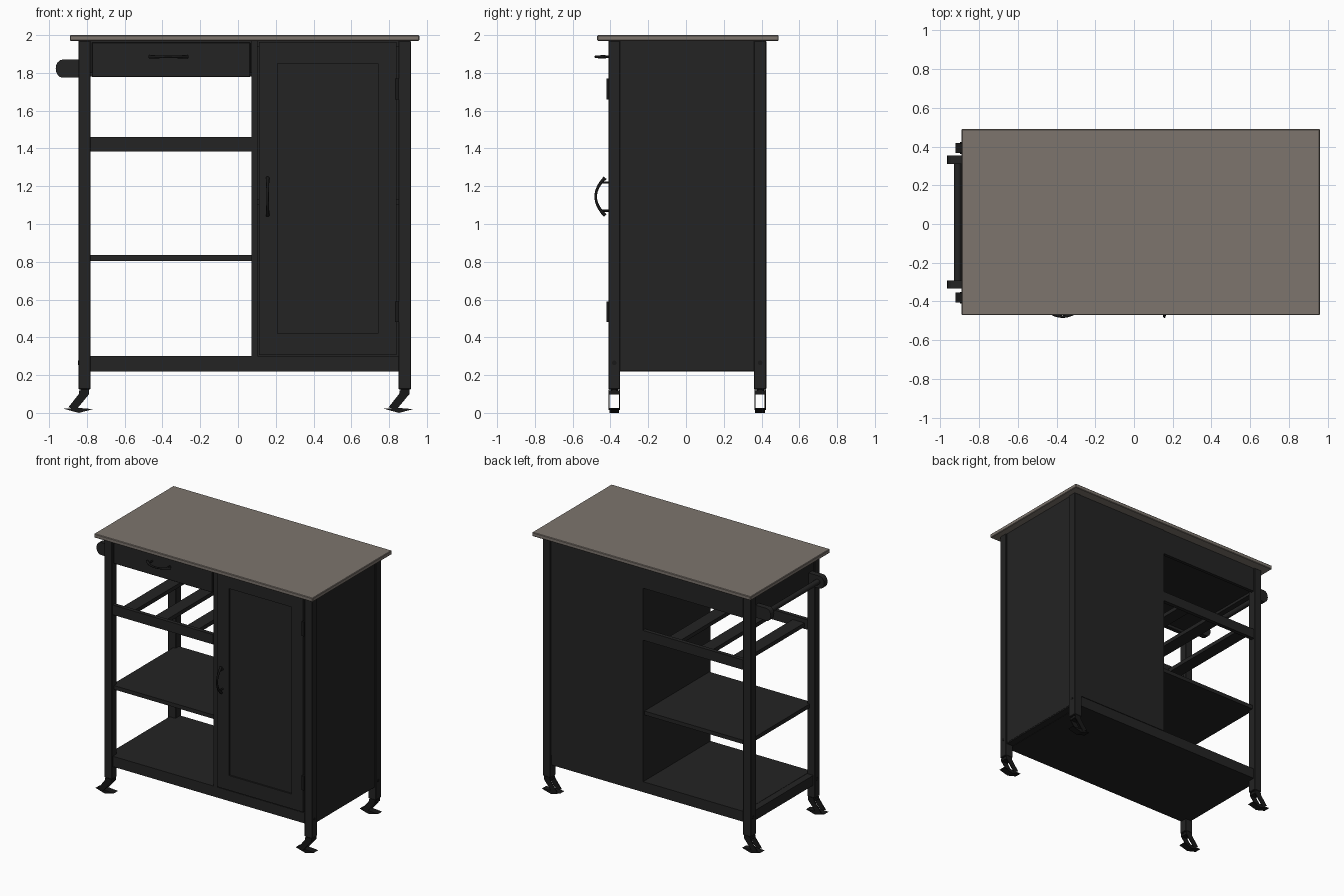
import bpy, bmesh, math
from mathutils import Vector

if "Cube" in bpy.data.objects:
    bpy.data.objects.remove(bpy.data.objects["Cube"])


def material(name, rgb):
    m = bpy.data.materials.new(name)
    m.use_nodes = True
    m.diffuse_color = (*rgb, 1)
    m.node_tree.nodes["Principled BSDF"].inputs["Base Color"].default_value = (*rgb, 1)
    return m


BLACK = material("black paint", (0.017, 0.017, 0.017))
DARK = material("dark metal", (0.009, 0.009, 0.009))
TOP = material("grey brown top", (0.205, 0.178, 0.155))


def finish(name, bm, mat, bevel=0.0):
    bmesh.ops.recalc_face_normals(bm, faces=bm.faces)
    mesh = bpy.data.meshes.new(name)
    bm.to_mesh(mesh)
    bm.free()
    mesh.materials.append(mat)
    ob = bpy.data.objects.new(name, mesh)
    bpy.context.collection.objects.link(ob)
    if bevel:
        mod = ob.modifiers.new("soft edges", "BEVEL")
        mod.width = bevel
        mod.segments = 1
    return ob


def box(name, x, y, z, mat=BLACK, bevel=0.0):
    """Box given by its (low, high) range on each axis."""
    bm = bmesh.new()
    bmesh.ops.create_cube(bm, size=1)
    for v in bm.verts:
        v.co = Vector([(r[0] + r[1]) / 2 + c * (r[1] - r[0]) for r, c in zip((x, y, z), v.co)])
    return finish(name, bm, mat, bevel)


def prism(name, outline, y0, y1, mat):
    """Outline in x and z, extruded along y."""
    bm = bmesh.new()
    face = bm.faces.new([bm.verts.new((x, y0, z)) for x, z in outline])
    ext = bmesh.ops.extrude_face_region(bm, geom=[face])["geom"]
    moved = [g for g in ext if isinstance(g, bmesh.types.BMVert)]
    bmesh.ops.translate(bm, vec=(0, y1 - y0, 0), verts=moved)
    return finish(name, bm, mat)


def rod(name, a, b, radius, mat=DARK, sides=16):
    a, b = Vector(a), Vector(b)
    bm = bmesh.new()
    bmesh.ops.create_cone(bm, cap_ends=True, segments=sides, radius1=radius,
                          radius2=radius, depth=(b - a).length)
    turn = (b - a).to_track_quat("Z", "Y")
    for v in bm.verts:
        v.co = turn @ v.co + (a + b) / 2
    ob = finish(name, bm, mat)
    bpy.ops.object.select_all(action="DESELECT")
    ob.select_set(True)
    bpy.context.view_layer.objects.active = ob
    bpy.ops.object.shade_smooth_by_angle()
    return ob


def handle(name, centre, along):
    """Bow handle with two posts, bulging toward the front."""
    centre, along = Vector(centre), Vector(along)
    curve = bpy.data.curves.new(name, "CURVE")
    curve.dimensions = "3D"
    curve.bevel_depth = 0.009
    curve.bevel_resolution = 2
    curve.use_fill_caps = True
    spline = curve.splines.new("POLY")
    n = 14
    spline.points.add(n)
    for i, p in enumerate(spline.points):
        t = 2 * i / n - 1
        pos = centre + along * (0.1 * t) + Vector((0, -0.478 + 0.05 * t * t, 0))
        p.co = (*pos, 1)
        p.radius = 0.75 + 0.35 * t * t
    curve.materials.append(DARK)
    bpy.context.collection.objects.link(bpy.data.objects.new(name, curve))
    for s in (-1, 1):
        foot = centre + along * (0.075 * s)
        rod(name + "_post", foot + Vector((0, -0.40, 0)), foot + Vector((0, -0.45, 0)), 0.006)


# Table top
box("table_top", (-0.89, 0.96), (-0.47, 0.49), (1.97, 2.0), TOP, 0.004)

# Corner legs, screws and casters
leg_x = {"right": (-0.845, -0.78), "left": (0.85, 0.915)}
leg_y = {"front": (-0.41, -0.35), "back": (0.36, 0.425)}
fork = [(-0.02, 0.125), (0.025, 0.125), (0.025, 0.10), (-0.045, 0.015), (-0.085, 0.03), (-0.03, 0.10)]
tread = [(-0.11, 0.022), (-0.06, 0.008), (-0.03, 0.0), (0.0, 0.008), (0.045, 0.02), (-0.03, 0.026)]
for side, x in leg_x.items():
    for end, y in leg_y.items():
        tag = end + "_" + side
        box(tag + "_leg", x, y, (0.125, 1.97), bevel=0.003)
        cx, cy = sum(x) / 2, sum(y) / 2
        sign = 1 if side == "left" else -1
        outer = x[1] if side == "left" else x[0]
        rod(tag + "_screw", (outer - sign * 0.01, cy, 0.265), (outer + sign * 0.002, cy, 0.265), 0.012)
        rod(tag + "_caster_stem", (cx, cy, 0.10), (cx, cy, 0.14), 0.02)
        box(tag + "_caster_bridge", (cx - 0.028, cx + 0.025), (cy - 0.03, cy + 0.03), (0.098, 0.118), DARK)
        for s in (-1, 1):
            prism(tag + "_caster_fork", [(cx + a, b) for a, b in fork],
                  cy + s * 0.03, cy + s * 0.024, DARK)
        prism(tag + "_caster_tread", [(cx + a, b) for a, b in tread], cy - 0.026, cy + 0.026, DARK)

# Base and open shelf
box("base_shelf", (-0.78, 0.85), (-0.40, 0.415), (0.22, 0.30))
box("base_side_fill", (-0.832, 0.903), (-0.35, 0.36), (0.222, 0.298))
box("middle_shelf", (-0.80, 0.075), (-0.385, 0.40), (0.805, 0.835))

# Bottle rack: two rails with slats between
for name, y in (("front", (-0.405, -0.375)), ("back", (0.39, 0.42))):
    box("rack_" + name + "_rail", (-0.78, 0.072), y, (1.385, 1.46))
for x in (-0.69, -0.42, -0.15):
    box("rack_slat", (x - 0.05, x + 0.05), (-0.375, 0.39), (1.40, 1.43))

# Drawer and its housing
box("drawer_housing", (-0.80, 0.075), (-0.37, 0.40), (1.80, 1.97))
box("side_apron", (-0.835, -0.79), (-0.35, 0.36), (1.78, 1.97))
box("back_apron", (-0.78, 0.072), (0.39, 0.415), (1.78, 1.97))
box("drawer_front", (-0.773, 0.065), (-0.402, -0.37), (1.777, 1.962), bevel=0.003)
handle("drawer_handle", (-0.368, 0, 1.885), (1, 0, 0))

# Cabinet carcass
box("cabinet_divider", (0.072, 0.103), (-0.40, 0.415), (0.30, 1.97))
box("cabinet_side", (0.87, 0.905), (-0.352, 0.362), (0.23, 1.97))
box("cabinet_back", (0.072, 0.852), (0.40, 0.42), (0.298, 1.97))
box("cabinet_inner_shelf", (0.10, 0.87), (-0.33, 0.40), (1.10, 1.13))
box("cabinet_top_rail", (0.10, 0.85), (-0.37, 0.40), (1.94, 1.97))

# Door: stiles, rails, and recessed panel
door_y = (-0.408, -0.375)
for x in ((0.11, 0.21), (0.74, 0.838)):
    box("door_stile", x, door_y, (0.307, 1.963))
for z in ((0.307, 0.42), (1.85, 1.963)):
    box("door_rail", (0.21, 0.74), door_y, z)
box("door_panel", (0.205, 0.745), (-0.397, -0.38), (0.415, 1.855))
handle("door_handle", (0.157, 0, 1.145), (0, 0, 1))
for z in (0.535, 1.715):
    box("door_hinge", (0.832, 0.852), (-0.42, -0.40), (z - 0.055, z + 0.055), DARK)

# Towel rail: rounded brackets and bar
arc = [(-0.93 - 0.035 * math.cos(a), 1.8225 + 0.0475 * math.sin(a))
       for a in [math.pi * (i / 8 - 0.5) for i in range(9)]]
bracket = [(-0.83, 1.775)] + arc + [(-0.83, 1.87)]
for y in (-0.312, 0.332):
    prism("towel_bracket", bracket, y - 0.021, y + 0.021, BLACK)
rod("towel_bar", (-0.91, -0.30, 1.8225), (-0.91, 0.32, 1.8225), 0.02, BLACK)
